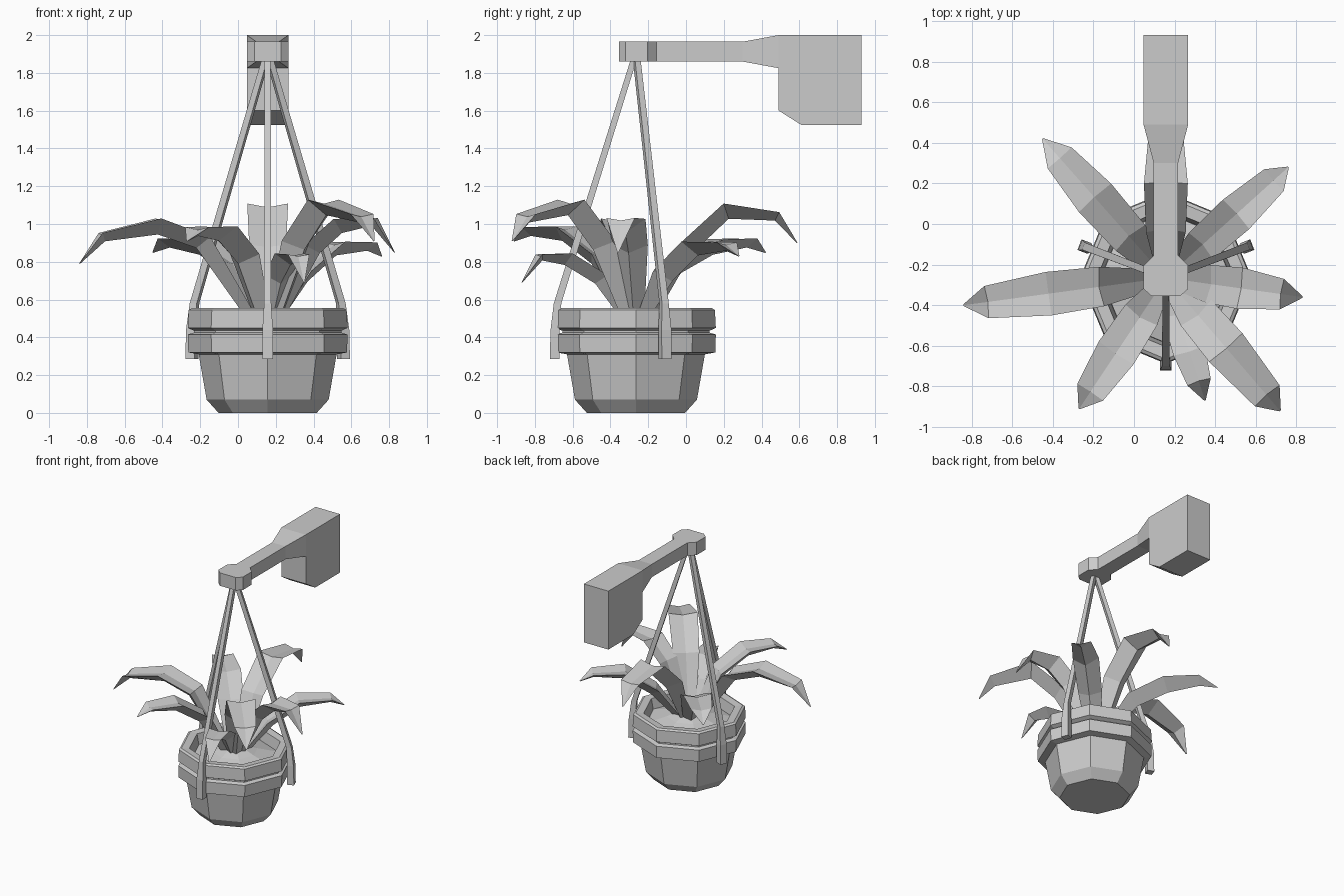
import bpy
from math import sin, cos, pi, radians
from mathutils import Vector

CX, CY = 0.157, -0.265      # vertical axis of the pot


def make(name, verts, faces):
    me = bpy.data.meshes.new(name)
    me.from_pydata([tuple(v) for v in verts], [], faces)
    me.update()
    ob = bpy.data.objects.new(name, me)
    bpy.context.collection.objects.link(ob)
    return ob


def loft(name, rings):
    """Closed skin over rings of equal length, capped at both ends."""
    n = len(rings[0])
    verts = [v for r in rings for v in r]
    faces = [(k * n + i, k * n + (i + 1) % n, (k + 1) * n + (i + 1) % n, (k + 1) * n + i)
             for k in range(len(rings) - 1) for i in range(n)]
    faces += [tuple(reversed(range(n))), tuple(range(len(verts) - n, len(verts)))]
    return make(name, verts, faces)


def octagon(r, z):
    return [(CX + r * cos(i * pi / 4), CY + r * sin(i * pi / 4), z) for i in range(8)]


# Octagonal pot with two rim bands
pot = [(0.26, 0), (0.323, 0.07), (0.365, 0.31), (0.42, 0.32), (0.423, 0.415),
       (0.39, 0.425), (0.39, 0.435), (0.423, 0.45), (0.418, 0.545), (0.40, 0.555),
       (0.34, 0.55), (0.32, 0.45)]
loft("pot", [octagon(r, z) for r, z in pot])

# Soil mound
loft("soil", [octagon(r, z) for r, z in [(0.325, 0.44), (0.32, 0.47), (0.17, 0.51), (0.06, 0.55)]])

# Three hanging straps: (radius, height, half width, half depth)
path = [(0.43, 0.285, 0.028, 0.026), (0.428, 0.44, 0.028, 0.024),
        (0.415, 0.58, 0.019, 0.020), (0.012, 1.87, 0.016, 0.016)]
for k, ang in enumerate((-90, 21, 159)):
    d = Vector((cos(radians(ang)), sin(radians(ang)), 0))
    s = Vector((-d.y, d.x, 0))
    c = Vector((CX, CY, 0))
    loft(f"strap_{k + 1}", [[c + d * (r + a * t) + s * (b * w) + Vector((0, 0, z))
                             for a, b in ((-1, -1), (1, -1), (1, 1), (-1, 1))]
                            for r, z, w, t in path])

# Arm: rectangular sections along y (y, half width, z low, z high)
arm = [(-0.355, 0.07, 1.86, 1.965), (-0.32, 0.11, 1.86, 1.965), (-0.205, 0.11, 1.86, 1.965),
       (-0.155, 0.06, 1.86, 1.965), (0.30, 0.06, 1.86, 1.965), (0.49, 0.11, 1.825, 2.0),
       (0.491, 0.11, 1.60, 2.0), (0.61, 0.11, 1.525, 2.0), (0.93, 0.11, 1.525, 2.0)]
loft("wall_arm", [[(CX - w, y, lo), (CX + w, y, lo), (CX + w, y, hi), (CX - w, y, hi)]
                  for y, w, lo, hi in arm])


# Fleshy leaves with a shallow groove on top and a keel below:
# tip position, station distances, station heights, width factor
def leaf(name, tip, ts, zs, scale):
    d = Vector((tip[0] - CX, tip[1] - CY, 0))
    length = d.length
    d.normalize()
    s = Vector((-d.y, d.x, 0))
    spine = [Vector((CX, CY, z)) + d * (t * length)
             for t, z in zip([0.06] + ts + [1.0], [0.48] + zs)]
    rings = []
    for k, (w, keel) in enumerate(((0.05, 0.04), (0.098, 0.085), (0.108, 0.085), (0.08, 0.05), (0.004, 0.004))):
        tangent = (spine[min(k + 1, 4)] - spine[max(k - 1, 0)]).normalized()
        up = tangent.cross(s)
        w, keel = w * scale, keel * scale
        p = spine[k] + up * (w * 0.18)
        rings.append([p + s * w, p - up * (w * 0.2), p - s * w, p - up * keel])
    loft(name, rings)


leaves = [
    ((-0.45, 0.42), [0.30, 0.58, 0.86], [0.79, 0.90, 0.91, 0.85], 0.98),
    ((0.76, 0.28), [0.30, 0.58, 0.88], [0.74, 0.89, 0.89, 0.83], 0.9),
    ((-0.84, -0.40), [0.33, 0.58, 0.88], [0.92, 1.01, 0.94, 0.79], 1.0),
    ((0.83, -0.36), [0.33, 0.55, 0.84], [0.88, 1.01, 1.02, 0.85], 0.95),
    ((-0.27, -0.91), [0.30, 0.58, 0.87], [0.83, 0.97, 0.97, 0.91], 0.95),
    ((0.35, -0.87), [0.30, 0.60, 0.84], [0.72, 0.83, 0.83, 0.69], 0.75),
    ((0.72, -0.92), [0.28, 0.53, 0.88], [0.90, 1.11, 1.04, 0.91], 1.0),
    ((0.157, 0.59), [0.28, 0.55, 0.88], [0.88, 1.09, 1.05, 0.90], 1.0),
]
for i, data in enumerate(leaves):
    leaf(f"leaf_{i + 1}", *data)
